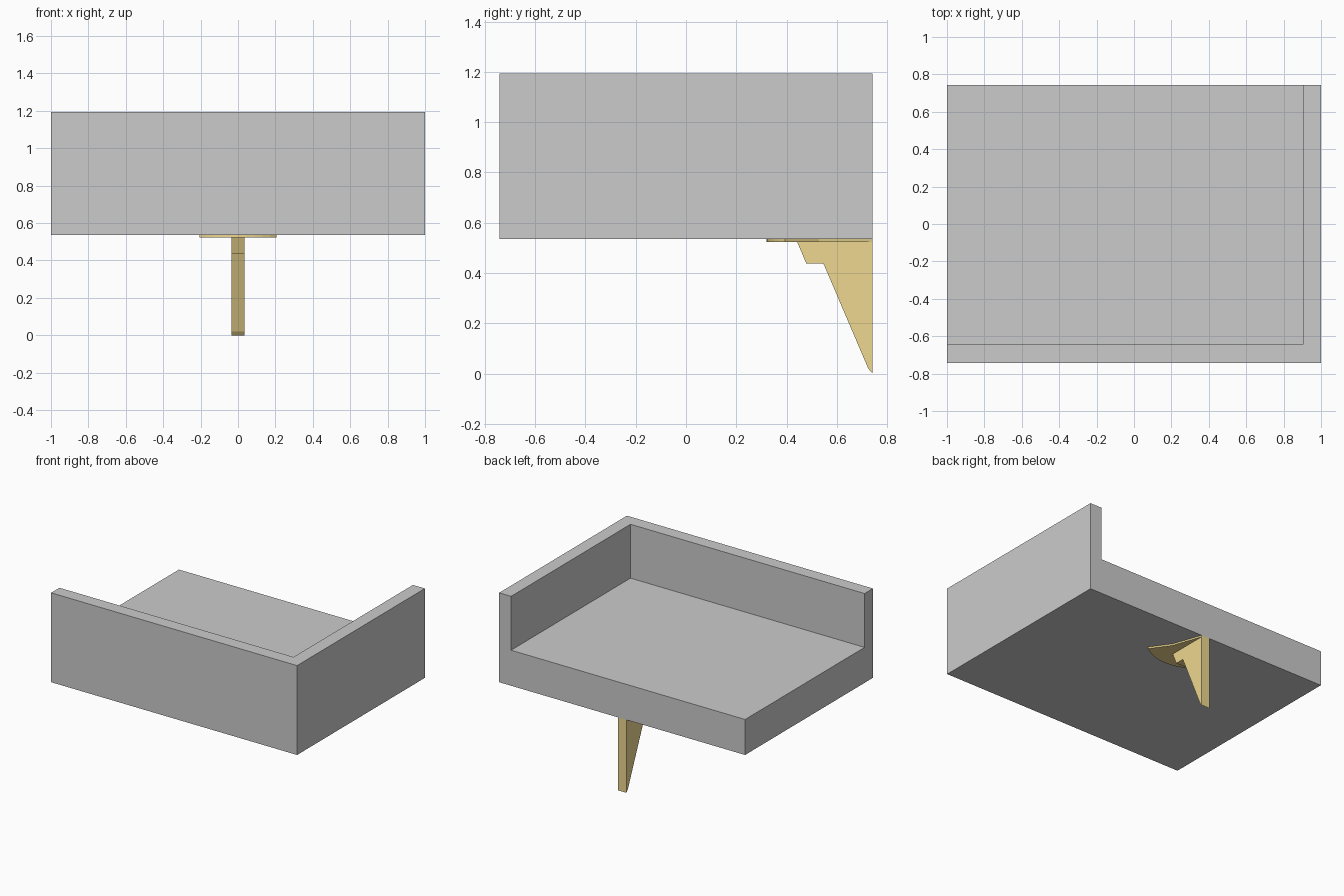
import bpy, bmesh, math
from mathutils import Vector

if "Cube" in bpy.data.objects:
    bpy.data.objects.remove(bpy.data.objects["Cube"])


def prism(name, profile, direction, mat=None):
    """Extrude a flat closed profile of 3D points along a direction."""
    bm = bmesh.new()
    face = bm.faces.new([bm.verts.new(p) for p in profile])
    ext = bmesh.ops.extrude_face_region(bm, geom=[face])
    moved = [g for g in ext["geom"] if isinstance(g, bmesh.types.BMVert)]
    bmesh.ops.translate(bm, verts=moved, vec=Vector(direction))
    bmesh.ops.recalc_face_normals(bm, faces=bm.faces)
    me = bpy.data.meshes.new(name)
    bm.to_mesh(me)
    bm.free()
    ob = bpy.data.objects.new(name, me)
    bpy.context.collection.objects.link(ob)
    if mat:
        me.materials.append(mat)
    return ob


X, Y = 1.0, 0.742            # half width and half depth
BASE, FLOOR, TOP = 0.536, 0.797, 1.193
IX, IY = 0.903, -0.645       # inner wall faces

# Platform: floor slab with an L-shaped parapet raised from its top
slab = prism("platform", [(-X, -Y, BASE), (X, -Y, BASE), (X, Y, BASE), (-X, Y, BASE)],
             (0, 0, FLOOR - BASE))
bm = bmesh.new()
bm.from_mesh(slab.data)
for co, no in (((IX, 0, 0), (1, 0, 0)), ((0, IY, 0), (0, 1, 0))):
    bmesh.ops.bisect_plane(bm, geom=bm.verts[:] + bm.edges[:] + bm.faces[:],
                           plane_co=co, plane_no=no)
rim = [f for f in bm.faces if f.normal.z > 0.9
       and (f.calc_center_median().x > IX or f.calc_center_median().y < IY)]
ext = bmesh.ops.extrude_face_region(bm, geom=rim)
bmesh.ops.translate(bm, vec=(0, 0, TOP - FLOOR),
                    verts=[g for g in ext["geom"] if isinstance(g, bmesh.types.BMVert)])
bmesh.ops.delete(bm, geom=[f for f in rim if f.is_valid], context='FACES_ONLY')
bmesh.ops.dissolve_limit(bm, angle_limit=0.01, verts=bm.verts[:], edges=bm.edges[:])
bmesh.ops.recalc_face_normals(bm, faces=bm.faces)
bm.to_mesh(slab.data)
bm.free()

wood = bpy.data.materials.new("wood")
wood.diffuse_color = (0.85, 0.68, 0.28, 1)
wood.use_nodes = True
wood.node_tree.nodes["Principled BSDF"].inputs["Base Color"].default_value = wood.diffuse_color

# Support bracket: stepped, tapering side profile
side = [(Y, BASE), (0.437, BASE), (0.479, 0.437), (0.547, 0.437), (0.725, 0.02), (Y, 0.0)]
prism("support_bracket", [(-0.035, y, z) for y, z in side], (0.07, 0, 0), wood)

# Fan plate: rounded front edge, sides narrowing towards the back
R, CY = 0.326, 0.646
half = math.asin(0.207 / R)
arc = [(R * math.sin(a), CY - R * math.cos(a), 0.524)
       for a in (-half + 2 * half * i / 10 for i in range(11))]
flank = [(0.11, 0.53, 0.524), (0.035, Y, 0.524)]
outline = arc + flank + [(-x, y, z) for x, y, z in reversed(flank)]
prism("fan_plate", outline, (0, 0, BASE - 0.524), wood)
